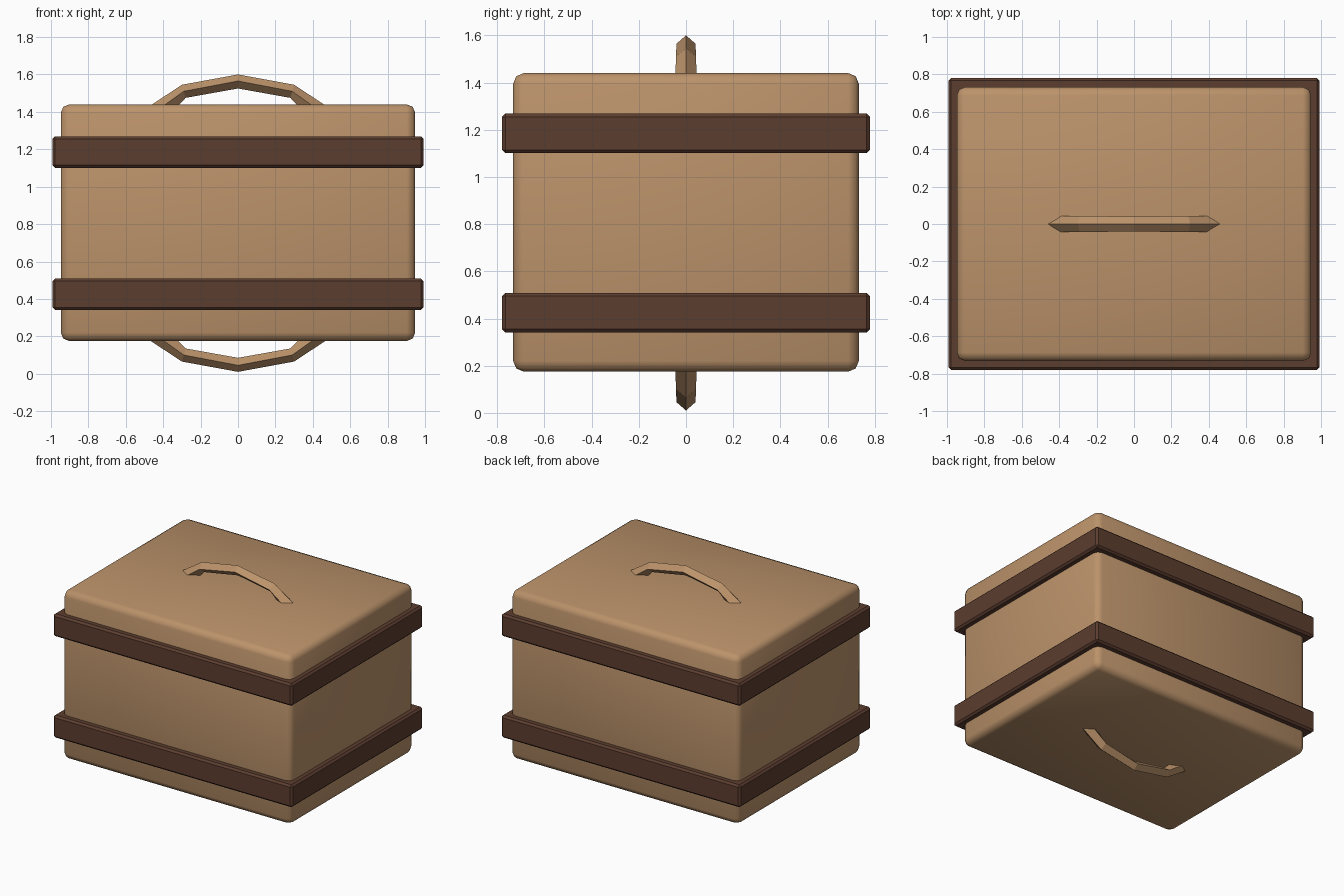
import bpy

if "Cube" in bpy.data.objects:
    bpy.data.objects.remove(bpy.data.objects["Cube"])


def material(name, color):
    m = bpy.data.materials.new(name)
    m.diffuse_color = (*color, 1)
    m.use_nodes = True
    m.node_tree.nodes["Principled BSDF"].inputs["Base Color"].default_value = m.diffuse_color
    return m


TAN = material("tan leather", (0.50, 0.29, 0.145))
BROWN = material("dark brown strap", (0.107, 0.047, 0.029))
MID_Z = 0.805


def rounded_box(name, size, z, mat, bevel, segments, angle=None):
    bpy.ops.mesh.primitive_cube_add(size=1, location=(0, 0, z))
    ob = bpy.context.object
    ob.name = name
    ob.scale = size
    bpy.ops.object.transform_apply(location=False, rotation=False, scale=True)
    mod = ob.modifiers.new("rounded edges", 'BEVEL')
    mod.width = bevel
    mod.segments = segments
    bpy.ops.object.modifier_apply(modifier=mod.name)
    if angle is None:
        bpy.ops.object.shade_smooth()
    else:
        bpy.ops.object.shade_smooth_by_angle(angle=angle)
    ob.data.materials.append(mat)
    return ob


def handle(name, side):
    # Diamond section swept along an arch: outer ridge, side ridges, inner ridge
    half = [  # (outer x, z), (side x, z), (inner x, z), half width
        ((0.58, 1.36), (0.50, 1.36), (0.39, 1.36), 0.045),
        ((0.30, 1.545), (0.29, 1.51), (0.28, 1.475), 0.043),
    ]
    crown = ((0, 1.60), (0, 1.565), (0, 1.525), 0.04)
    flip = [(*((-x, z) for x, z in s[:3]), s[3]) for s in half]
    stations = flip + [crown] + half[::-1]
    verts, faces = [], []
    for (ox, oz), (sx, sz), (ix, iz), w in stations:
        verts += [(ox, 0, oz), (sx, w, sz), (ix, 0, iz), (sx, -w, sz)]
    # Lower handle is the upper one reflected through the middle of the case
    verts = [(x, y, MID_Z + side * (z - MID_Z)) for x, y, z in verts]
    for i in range(len(stations) - 1):
        for j in range(4):
            k = (j + 1) % 4
            f = (4 * i + j, 4 * i + k, 4 * i + 4 + k, 4 * i + 4 + j)
            faces.append(f if side < 0 else f[::-1])
    n = 4 * (len(stations) - 1)
    caps = [(3, 2, 1, 0), (n, n + 1, n + 2, n + 3)]
    faces += [c if side < 0 else c[::-1] for c in caps]
    me = bpy.data.meshes.new(name)
    me.from_pydata(verts, [], faces)
    me.materials.append(TAN)
    ob = bpy.data.objects.new(name, me)
    bpy.context.collection.objects.link(ob)


# Case body
rounded_box("case_body", (1.895, 1.465, 1.265), 0.8075, TAN, 0.045, 2)

# Straps around the case
for label, z in (("lower", 0.425), ("upper", 1.185)):
    rounded_box(label + "_strap", (1.985, 1.56, 0.168), z, BROWN, 0.014, 1, 0.6)

# Carrying handles
handle("top_handle", 1)
handle("bottom_handle", -1)
